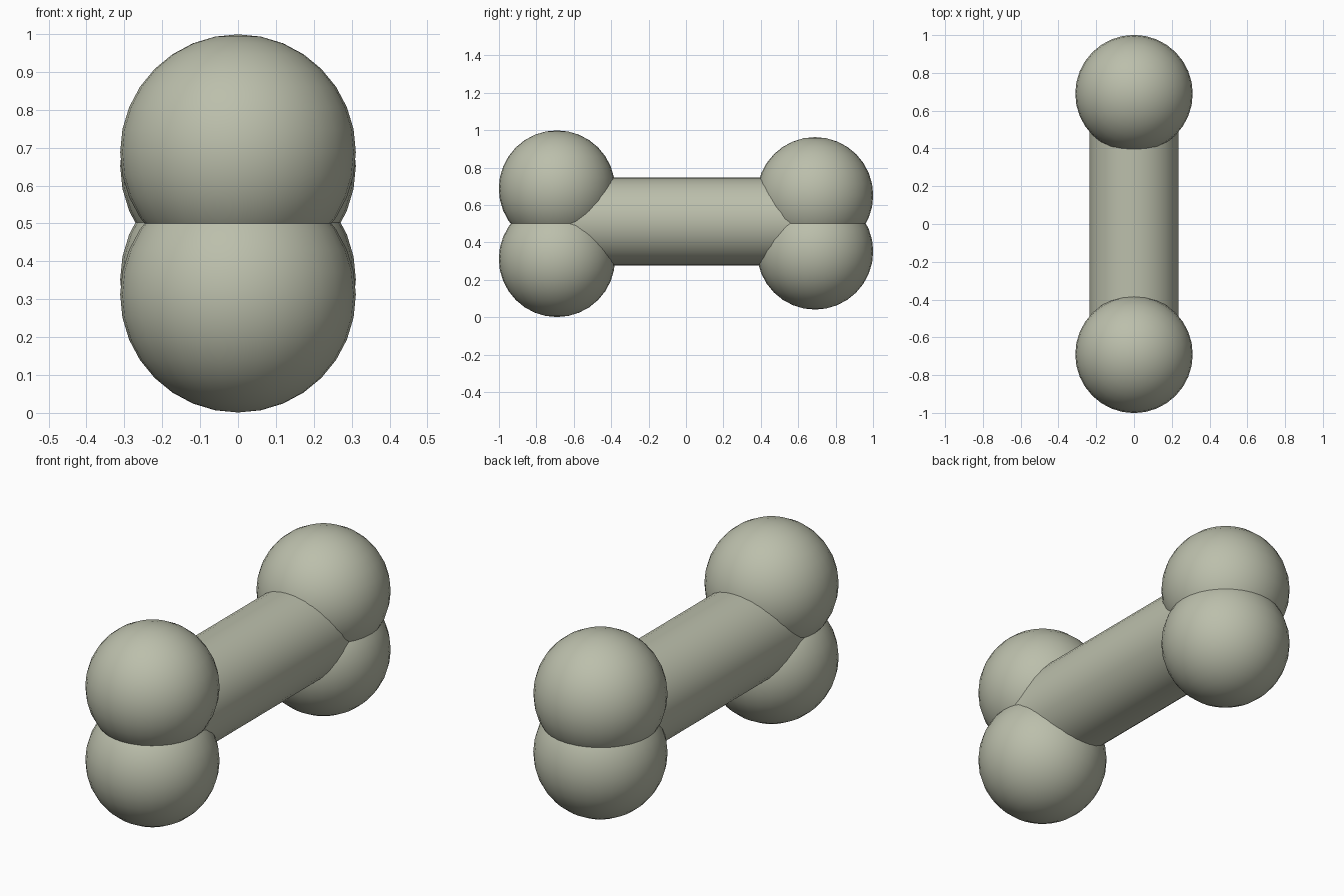
import bpy
from math import radians

cube = bpy.data.objects.get("Cube")
if cube:
    bpy.data.objects.remove(cube, do_unlink=True)

# Single bone colour
bone = bpy.data.materials.new("grey_green_bone")
bone.use_nodes = True
color = (0.50, 0.52, 0.41, 1)
bone.diffuse_color = color
bone.node_tree.nodes["Principled BSDF"].inputs["Base Color"].default_value = color


def finish(name):
    obj = bpy.context.object
    obj.name = name
    obj.data.materials.append(bone)
    bpy.ops.object.shade_smooth_by_angle(angle=radians(40))


# Shaft, with its ends buried inside the knobs
bpy.ops.mesh.primitive_cylinder_add(vertices=32, radius=0.236, depth=1.36,
                                    location=(0, 0, 0.512),
                                    rotation=(radians(90), 0, 0))
finish("shaft")

# A pair of round knobs at each end; the back pair sits closer together
knobs = {
    "front_upper_knob": (-0.69, 0.688),
    "front_lower_knob": (-0.69, 0.312),
    "back_upper_knob": (0.69, 0.652),
    "back_lower_knob": (0.69, 0.352),
}
for name, (y, z) in knobs.items():
    bpy.ops.mesh.primitive_uv_sphere_add(segments=32, ring_count=16, radius=0.311,
                                         location=(0, y, z))
    finish(name)
